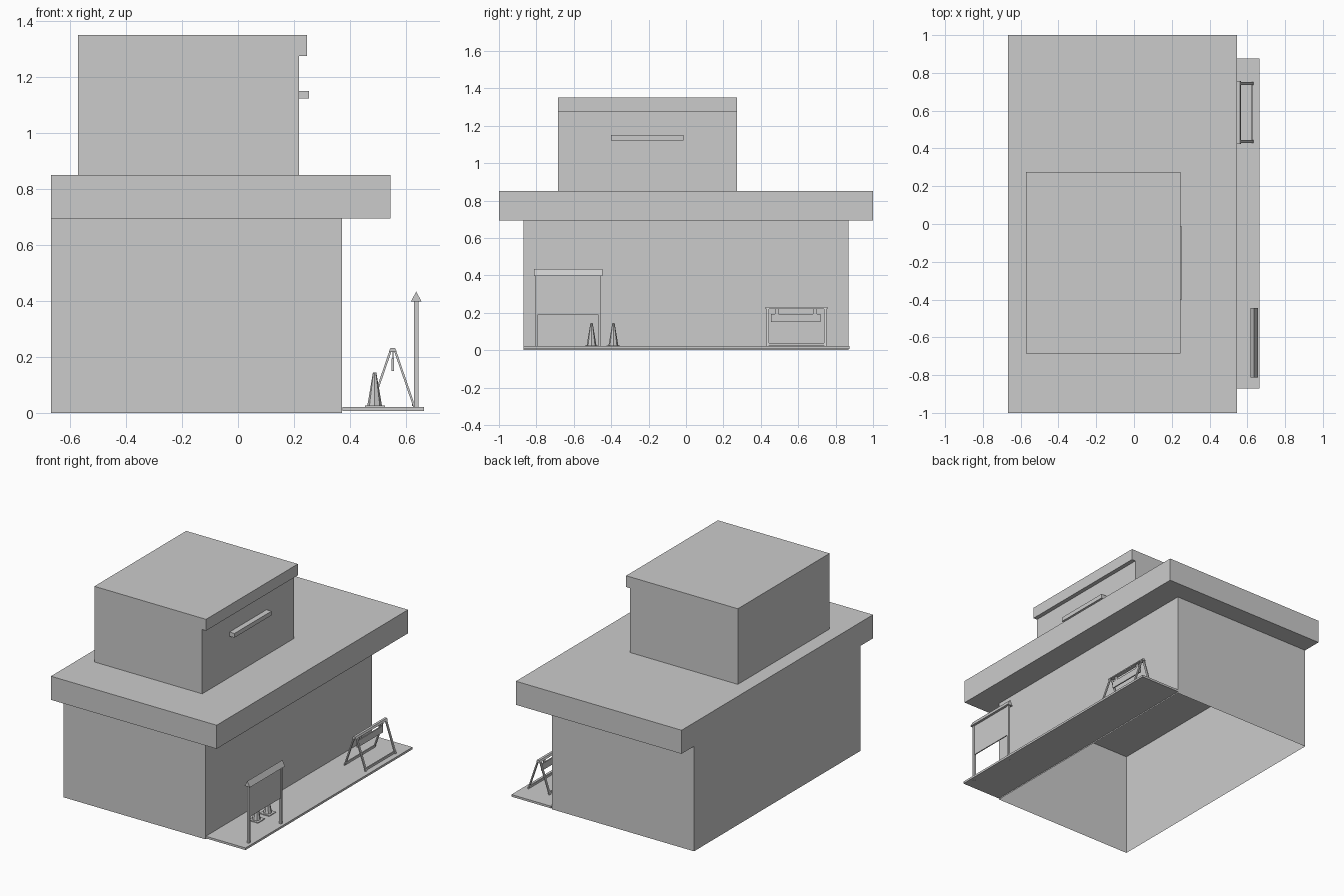
import bpy, bmesh
from mathutils import Vector

cube = bpy.data.objects.get("Cube")
if cube:
    bpy.data.objects.remove(cube, do_unlink=True)

grey = bpy.data.materials.new("plain grey")
grey.use_nodes = True
grey.diffuse_color = (0.6, 0.6, 0.6, 1)
grey.node_tree.nodes["Principled BSDF"].inputs["Base Color"].default_value = (0.6, 0.6, 0.6, 1)


def finish(name, bm):
    mesh = bpy.data.meshes.new(name)
    bmesh.ops.recalc_face_normals(bm, faces=bm.faces)
    bm.to_mesh(mesh)
    bm.free()
    mesh.materials.append(grey)
    obj = bpy.data.objects.new(name, mesh)
    bpy.context.collection.objects.link(obj)
    return obj


def box(name, x, y, z, open_ends=()):
    """Box from (min, max) pairs; open_ends lists z directions left without a face."""
    bm = bmesh.new()
    bmesh.ops.create_cube(bm, size=1)
    bm.normal_update()
    drop = [f for f in bm.faces if round(f.normal.z) in open_ends and abs(f.normal.z) > 0.5]
    bmesh.ops.delete(bm, geom=drop, context="FACES")
    for v in bm.verts:
        v.co = Vector([lo + (c + 0.5) * (hi - lo) for c, (lo, hi) in zip(v.co, (x, y, z))])
    return finish(name, bm)


def extrude_y(name, profile, y0, y1):
    """Extrude an (x, z) outline along y."""
    bm = bmesh.new()
    face = bm.faces.new([bm.verts.new((x, y0, z)) for x, z in profile])
    new = bmesh.ops.extrude_face_region(bm, geom=[face])["geom"]
    for v in new:
        if isinstance(v, bmesh.types.BMVert):
            v.co.y = y1
    return finish(name, bm)


# Building: open-bottomed walls, overhanging roof slab, upper storey
box("walls", (-0.668, 0.372), (-0.87, 0.87), (0, 0.694), (-1, 1))
box("roof_slab", (-0.668, 0.544), (-1, 1), (0.694, 0.85))
box("upper_storey", (-0.571, 0.218), (-0.685, 0.274), (0.85, 1.35), (-1,))
box("upper_fascia", (0.218, 0.246), (-0.685, 0.274), (1.275, 1.35))
box("window_ledge", (0.218, 0.254), (-0.4, -0.013), (1.122, 1.15))

# Pavement
box("pavement", (0.374, 0.664), (-0.87, 0.875), (0.007, 0.021))

# Notice board with a small gabled cap
for side, y in (("front", -0.805), ("back", -0.47)):
    box("board_post_" + side, (0.629, 0.644), (y, y + 0.015), (0.006, 0.397))
box("notice_panel", (0.633, 0.64), (-0.79, -0.47), (0.19, 0.397))
extrude_y("board_cap", [(0.617, 0.397), (0.656, 0.397), (0.6365, 0.433)], -0.812, -0.446)

# Traffic cones on square feet
for i, y in enumerate((-0.505, -0.388)):
    box(f"cone_foot_{i}", (0.453, 0.525), (y - 0.036, y + 0.036), (0.021, 0.026))
    bm = bmesh.new()
    bmesh.ops.create_cone(bm, cap_ends=True, segments=8, radius1=0.026, radius2=0.006, depth=0.119)
    bmesh.ops.translate(bm, verts=bm.verts, vec=(0.488, y, 0.0855))
    finish(f"cone_{i}", bm)

# Folding A-frame barrier: splayed legs, foot rails, top rail and hanging plank
mid = 0.553
for side, s in (("left", 1), ("right", -1)):
    for end, y in (("front", 0.43), ("back", 0.737)):
        leg = [(mid + s * a, z) for a, z in
               ((0.074, 0.018), (0.082, 0.018), (0.012, 0.222), (0.004, 0.222))]
        extrude_y(f"barrier_leg_{side}_{end}", leg, y, y + 0.014)
    foot = mid + s * 0.073
    box("barrier_foot_rail_" + side, (foot - 0.004, foot + 0.004), (0.44, 0.74), (0.024, 0.038))
extrude_y("barrier_top_rail", [(mid - 0.014, 0.219), (mid + 0.014, 0.219),
                               (mid + 0.008, 0.232), (mid - 0.008, 0.232)], 0.424, 0.756)
for i, y in enumerate((0.475, 0.68)):
    box(f"plank_hanger_{i}", (mid - 0.002, mid + 0.002), (y, y + 0.02), (0.19, 0.22))
box("hanging_plank", (mid - 0.004, mid + 0.004), (0.455, 0.72), (0.15, 0.194))
